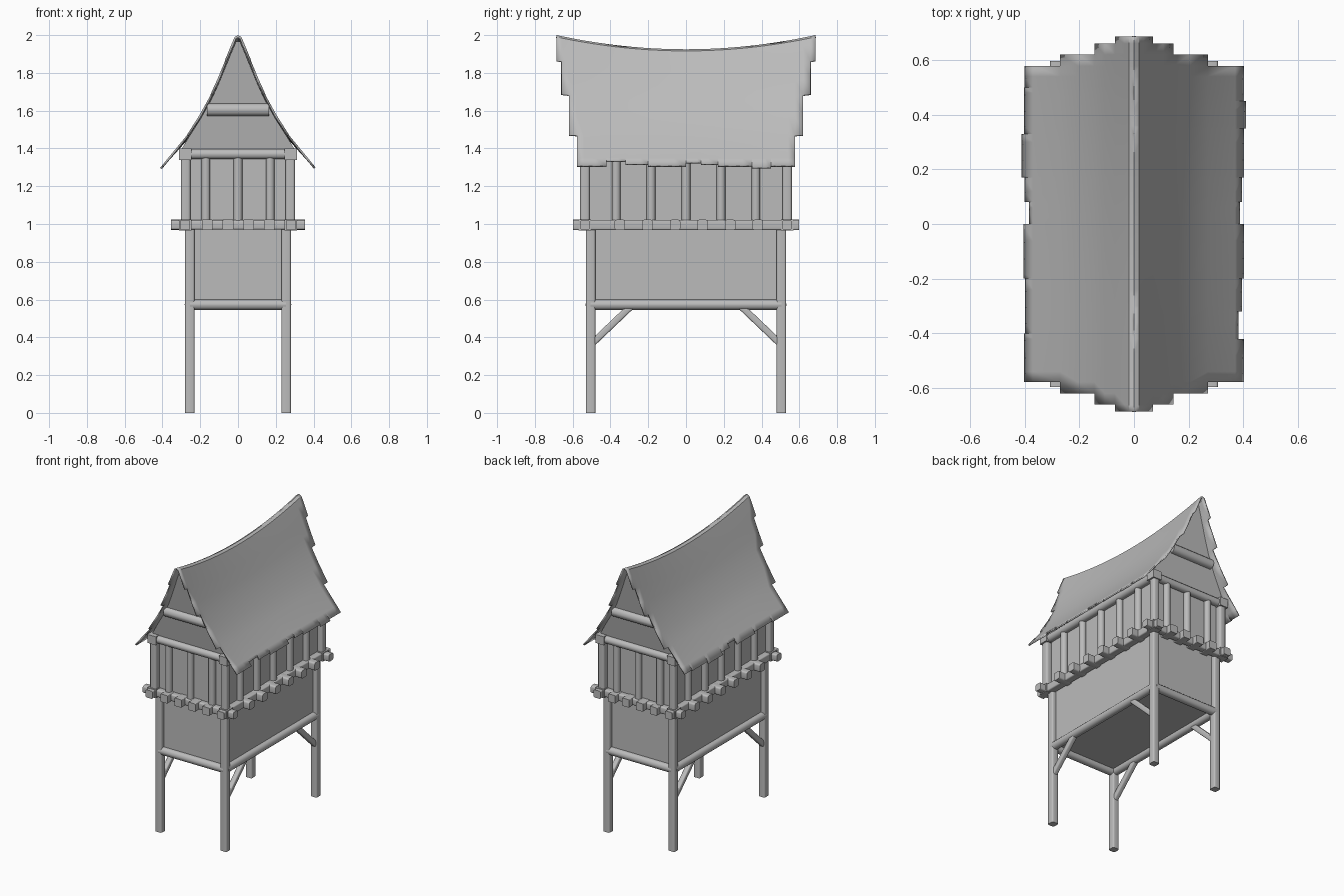
import bpy, bmesh, math
from mathutils import Vector

if "Cube" in bpy.data.objects:
    bpy.data.objects.remove(bpy.data.objects["Cube"], do_unlink=True)

GREY = (0.5, 0.5, 0.5, 1)
wood = bpy.data.materials.new("weathered_grey")
wood.use_nodes = True
wood.diffuse_color = GREY
wood.node_tree.nodes["Principled BSDF"].inputs["Base Color"].default_value = GREY


def finish(name, bm, smooth=True):
    """Turn a bmesh into a shaded object."""
    bmesh.ops.recalc_face_normals(bm, faces=bm.faces[:])
    mesh = bpy.data.meshes.new(name)
    bm.to_mesh(mesh)
    bm.free()
    mesh.materials.append(wood)
    ob = bpy.data.objects.new(name, mesh)
    bpy.context.collection.objects.link(ob)
    if smooth:
        bpy.ops.object.select_all(action='DESELECT')
        ob.select_set(True)
        bpy.context.view_layer.objects.active = ob
        bpy.ops.object.shade_smooth_by_angle(angle=math.radians(35))
    return ob


def box(name, centre, size):
    bm = bmesh.new()
    bmesh.ops.create_cube(bm, size=1)
    for v in bm.verts:
        v.co = Vector(a * s + c for a, s, c in zip(v.co, size, centre))
    return finish(name, bm, False)


def timber(name, a, b, width=0.05, rounding=0.25):
    """Square timber from a to b with rounded long edges."""
    a, b = Vector(a), Vector(b)
    d = b - a
    bm = bmesh.new()
    bmesh.ops.create_cube(bm, size=1)
    for v in bm.verts:
        v.co = Vector((v.co.x * width, v.co.y * width, v.co.z * d.length))
    long_edges = [e for e in bm.edges if abs(e.verts[0].co.z - e.verts[1].co.z) > 1e-4]
    bmesh.ops.bevel(bm, geom=long_edges, offset=width * rounding, segments=3,
                    profile=0.5, affect='EDGES')
    # Keep the cross-section level with the world axes
    z = d.normalized()
    x = Vector((1, 0, 0)) if abs(z.x) < 0.9 else Vector((0, 1, 0))
    y = z.cross(x)
    mid = (a + b) / 2
    for v in bm.verts:
        v.co = mid + x * v.co.x + y * v.co.y + z * v.co.z
    return finish(name, bm)


ROUND = 0.45
PX, PY = 0.255, 0.505      # lower post lines
UX, UY = 0.28, 0.535       # upper frame lines
DECK, PLATE, RAIL = 0.995, 1.37, 0.573

# Solid bodies behind the frames
box("lower_store", (0, 0, 0.785), (0.5, 1.0, 0.41))
box("deck", (0, 0, 1.0), (0.56, 1.06, 0.02))
box("upper_walls", (0, 0, 1.195), (0.53, 1.04, 0.39))

for sx in (-1, 1):
    # Long-side rails and beams
    timber("lower_side_rail", (sx * PX, -PY, RAIL), (sx * PX, PY, RAIL), 0.054, ROUND)
    timber("deck_side_beam", (sx * UX, -0.597, DECK), (sx * UX, 0.597, DECK), 0.054, 0.15)
    timber("top_side_beam", (sx * UX, -UY, PLATE), (sx * UX, UY, PLATE), 0.054, ROUND)
    for y in (-0.37, -0.185, 0, 0.185, 0.37):
        timber("side_stud", (sx * 0.275, y, DECK), (sx * 0.275, y, PLATE), 0.046, ROUND)
    for sy in (-1, 1):
        # Corner posts, caps and braces
        timber("lower_post", (sx * PX, sy * PY, 0), (sx * PX, sy * PY, DECK), 0.05, 0.2)
        timber("upper_post", (sx * 0.277, sy * UY, DECK), (sx * 0.277, sy * UY, PLATE), 0.05)
        box("deck_corner", (sx * UX, sy * UY, DECK), (0.066, 0.066, 0.06))
        box("top_corner", (sx * UX, sy * UY, PLATE), (0.066, 0.066, 0.06))
        timber("brace", (sx * PX, sy * 0.5, 0.365), (sx * PX, sy * 0.285, 0.57), 0.036)

for sy in (-1, 1):
    # Gable-end rails, beams and studs
    timber("lower_end_rail", (-PX, sy * PY, RAIL), (PX, sy * PY, RAIL), 0.054, ROUND)
    timber("deck_end_beam", (-0.355, sy * UY, DECK), (0.355, sy * UY, DECK), 0.05, 0.2)
    timber("top_end_beam", (-UX, sy * UY, PLATE), (UX, sy * UY, PLATE), 0.052, ROUND)
    for x in (-0.17, 0, 0.17):
        timber("end_stud", (x, sy * 0.53, DECK), (x, sy * 0.53, PLATE), 0.046, ROUND)

# Joists with ends showing past the beams
for i in range(4):
    x = -0.162 + i * 0.109
    timber("long_joist", (x, -0.597, DECK), (x, 0.597, DECK), 0.056, 0.08)
for i in range(6):
    y = -0.35 + i * 0.146
    timber("cross_joist", (-0.355, y, DECK), (0.355, y, DECK), 0.056, 0.2)

# Roof half-profile at the gable ends, ridge to eave
PROFILE = [(0, 2.0), (0.018, 1.99), (0.035, 1.95), (0.07, 1.865), (0.107, 1.775),
           (0.145, 1.69), (0.205, 1.58), (0.27, 1.475), (0.37, 1.35)]
TIERS = [0.685, 0.685, 0.685, 0.66, 0.66, 0.62, 0.62, 0.578]
EAVES = {1: [(-0.42, 0.402), (-0.32, 0.382), (-0.2, 0.395), (0, 0.402), (0.08, 0.388),
             (0.17, 0.395), (0.35, 0.402), (0.45, 0.41), (0.578, 0.402)],
         -1: [(-0.4, 0.402), (-0.2, 0.398), (0, 0.405), (0.08, 0.384), (0.17, 0.4),
              (0.33, 0.412), (0.5, 0.403), (0.578, 0.4)]}


def roof_point(s, x, z, y):
    sag = 0.075 * (z - 1.33) / 0.67 * (1 - (y / 0.685) ** 2)
    return (s * x, y, z - max(sag, 0))


bm = bmesh.new()
cache = {}


def roof_vert(s, x, z, y):
    co = roof_point(s, x, z, y)
    key = tuple(round(c, 4) + 0.0 for c in co)
    if key not in cache:
        cache[key] = bm.verts.new(co)
    return cache[key]


breaks = {round(k * 0.06, 2) for k in range(-9, 10)}
breaks |= {s * t for s in (-1, 1) for t in TIERS}
for s in (-1, 1):
    ys = sorted(breaks | {e[0] for e in EAVES[s]})
    for y0, y1 in zip(ys, ys[1:]):
        reach = max(abs(y0), abs(y1))
        for i, tier in enumerate(TIERS):
            if reach <= tier + 1e-4:
                p, q = PROFILE[i], PROFILE[i + 1]
                bm.faces.new([roof_vert(s, *p, y0), roof_vert(s, *q, y0),
                              roof_vert(s, *q, y1), roof_vert(s, *p, y1)])
        # Ragged eave pieces
        if reach <= TIERS[-1] + 1e-4:
            ex = next(e[1] for e in EAVES[s] if y1 <= e[0] + 1e-4)
            ez = 1.35 - (ex - 0.37) * 1.25
            x, z = PROFILE[-1]
            bm.faces.new([roof_vert(s, x, z, y0), roof_vert(s, ex, ez, y0),
                          roof_vert(s, ex, ez, y1), roof_vert(s, x, z, y1)])
roof = finish("thatch_roof", bm)
if sum(p.normal.z for p in roof.data.polygons) < 0:
    roof.data.flip_normals()
solid = roof.modifiers.new("thickness", 'SOLIDIFY')
solid.thickness = 0.011
solid.offset = -1

# Gable panels lean outward under the overhang, with a tie across each
for sy in (-1, 1):
    def lean(z):
        return sy * (0.53 + (z - 1.38) * 0.17)
    bm = bmesh.new()
    outline = [(x - 0.008, z - 0.012) for x, z in PROFILE[1:8]] + [(0.31, 1.38)]
    outline += [(-x, z) for x, z in reversed(outline)]
    pts = [bm.verts.new((x, lean(z), roof_point(1, x, z, lean(z))[2])) for x, z in outline]
    bm.faces.new(pts)
    ret = bmesh.ops.extrude_face_region(bm, geom=bm.faces[:])
    for v in ret["geom"]:
        if isinstance(v, bmesh.types.BMVert):
            v.co.y -= sy * 0.02
    finish("gable_panel", bm, False)
    timber("gable_tie", (-0.165, lean(1.605), 1.605), (0.165, lean(1.605), 1.605), 0.066, ROUND)
